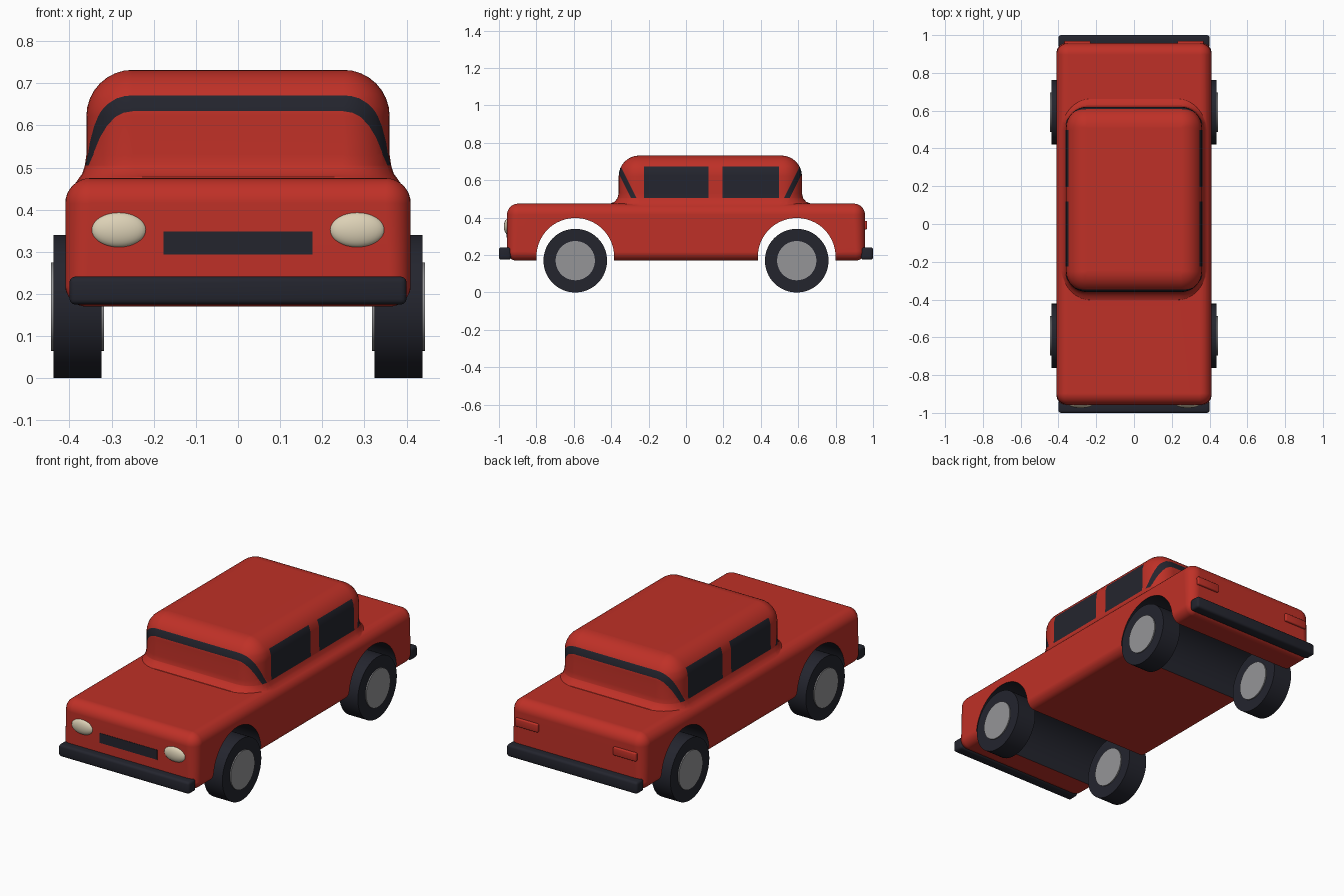
import bpy, bmesh, math
from mathutils import Vector, Matrix

if "Cube" in bpy.data.objects:
    bpy.data.objects.remove(bpy.data.objects["Cube"], do_unlink=True)


def material(name, rgb):
    m = bpy.data.materials.new(name)
    m.use_nodes = True
    m.diffuse_color = (*rgb, 1)
    bsdf = next(n for n in m.node_tree.nodes if n.type == 'BSDF_PRINCIPLED')
    bsdf.inputs["Base Color"].default_value = (*rgb, 1)
    bsdf.inputs["Roughness"].default_value = 0.6
    return m


RED = material("body red", (0.52, 0.03, 0.02))
DARK = material("rubber and glass dark", (0.017, 0.018, 0.027))
GREY = material("hub grey", (0.3, 0.3, 0.31))
CREAM = material("lamp cream", (0.72, 0.64, 0.47))


def make(name, bm, *mats):
    bmesh.ops.recalc_face_normals(bm, faces=bm.faces)
    mesh = bpy.data.meshes.new(name)
    bm.to_mesh(mesh)
    bm.free()
    for m in mats:
        mesh.materials.append(m)
    ob = bpy.data.objects.new(name, mesh)
    bpy.context.collection.objects.link(ob)
    return ob


def smooth(ob, angle=35):
    bpy.ops.object.select_all(action='DESELECT')
    ob.select_set(True)
    bpy.context.view_layer.objects.active = ob
    bpy.ops.object.shade_smooth_by_angle(angle=math.radians(angle))


def box(name, centre, size, mat, bevel=0.0):
    bm = bmesh.new()
    bmesh.ops.create_cube(bm, size=1)
    bmesh.ops.scale(bm, vec=size, verts=bm.verts)
    if bevel:
        bmesh.ops.bevel(bm, geom=bm.edges[:], offset=bevel, segments=3,
                        profile=0.5, affect='EDGES')
    bmesh.ops.translate(bm, vec=centre, verts=bm.verts)
    ob = make(name, bm, mat)
    if bevel:
        smooth(ob)
    return ob


def cylinder(bm, centre, radius, width, segments=64):
    """Cylinder lying along x."""
    turn = Matrix.Translation(centre) @ Matrix.Rotation(math.pi / 2, 4, 'Y')
    return bmesh.ops.create_cone(bm, cap_ends=True, segments=segments, radius1=radius,
                                 radius2=radius, depth=width, matrix=turn)["verts"]


def loft(rings, y_mid=0.0, steps=8):
    """Skin a stack of rounded rectangles: (z, half width, half length, radius)."""
    bm = bmesh.new()
    loops = []
    for z, hx, hy, r in rings:
        loop = []
        for corner, (sx, sy) in enumerate(((1, 1), (-1, 1), (-1, -1), (1, -1))):
            for i in range(steps + 1):
                a = math.pi / 2 * (corner + i / steps)
                loop.append(bm.verts.new((sx * (hx - r) + r * math.cos(a),
                                          y_mid + sy * (hy - r) + r * math.sin(a), z)))
        loops.append(loop)
    for low, high in zip(loops, loops[1:]):
        for i in range(len(low)):
            j = (i + 1) % len(low)
            bm.faces.new((low[i], low[j], high[j], high[i]))
    bm.faces.new(loops[0])
    bm.faces.new(loops[-1])
    return bm


def rounded_edge(z_edge, hx, hy, r, up, steps=8):
    """Rings of a quarter-round edge, running from the wall to the flat."""
    out = []
    for i in range(steps + 1):
        a = math.pi / 2 * i / steps
        inset = r * (1 - math.cos(a))
        out.append((z_edge - up * r * (1 - math.sin(a)), hx - inset, hy - inset,
                    max(r - inset, 0.002)))
    return out


# Lower body: a rounded box
HX, HY = 0.41, 0.957
body = make("body", loft(rounded_edge(0.17, HX, HY, 0.05, -1)[::-1]
                         + rounded_edge(0.475, HX, HY, 0.06, 1)), RED, DARK)

# Cabin: rounded box with a flared skirt that blends into the body
CX, CY, CR, MID = 0.36, 0.49, 0.11, 0.13
skirt = [(0.42, 0.02, 0.04), (0.45, 0.035, 0.055), (0.477, 0.016, 0.042),
         (0.485, 0.01, 0.022), (0.503, 0.004, 0.007), (0.53, 0, 0)]
rings = [(z, CX + ox, CY + oy, CR + oy) for z, ox, oy in skirt]
bm = loft(rings + rounded_edge(0.732, CX, CY, CR, 1), MID)

# Cut the window outlines into the cabin
SILL, HEAD = 0.505, 0.673
side_windows = ((-0.225, 0.12), (0.195, 0.498))
strip = (-0.292, -0.262)
cuts = [((0, 0, z), (0, 0, 1)) for z in (SILL, HEAD)]
cuts += [((0, y, 0), (0, 1, 0)) for span in side_windows for y in span]
for s in strip:
    cuts += [((0, s, 0.5), (0, 1, 0.5)), ((0, 2 * MID - s, 0.5), (0, -1, 0.5))]
for co, no in cuts:
    bmesh.ops.bisect_plane(bm, geom=bm.verts[:] + bm.edges[:] + bm.faces[:], dist=1e-5,
                           plane_co=co, plane_no=Vector(no).normalized())
for f in bm.faces:
    c = f.calc_center_median()
    if not SILL < c.z < HEAD:
        continue
    side = abs(c.x) > 0.32 and any(a < c.y < b for a, b in side_windows)
    screen = any(strip[0] < y + 0.5 * (c.z - 0.5) < strip[1] for y in (c.y, 2 * MID - c.y))
    f.material_index = int(side or screen)
cabin = make("cabin_cutter", bm, RED, DARK)

# Wheel arches: tunnels with a dark lining
WHEEL_Y = 0.592
bm = bmesh.new()
for y in (-WHEEL_Y, WHEEL_Y):
    cylinder(bm, (0, y, 0.19), 0.208, 1.0)
for f in bm.faces:
    f.material_index = 1
arches = make("arch_cutter", bm, RED, DARK)

bpy.context.view_layer.objects.active = body
for tool, operation in ((cabin, 'UNION'), (arches, 'DIFFERENCE')):
    mod = body.modifiers.new(operation, 'BOOLEAN')
    mod.object, mod.operation, mod.solver = tool, operation, 'EXACT'
    bpy.ops.object.modifier_apply(modifier=mod.name)
    bpy.data.objects.remove(tool, do_unlink=True)
smooth(body, 40)
weighted = body.modifiers.new("even_shading", 'WEIGHTED_NORMAL')
weighted.keep_sharp = True

# Wheels with hubs showing on both faces
for side, x in (("left", 0.381), ("right", -0.381)):
    for end, y in (("front", -WHEEL_Y), ("rear", WHEEL_Y)):
        for part, radius, width, mat in (("tyre", 0.17, 0.114, DARK), ("hub", 0.105, 0.126, GREY)):
            bm = bmesh.new()
            cylinder(bm, (x, y, 0.17), radius, width)
            smooth(make(f"{end}_{side}_{part}", bm, mat))

# Bumpers
for end, s in (("front", -1), ("rear", 1)):
    box(f"{end}_bumper", (0, s * 0.968, 0.208), (0.8, 0.064, 0.066), DARK, 0.013)

# Grille plate
box("grille", (0, -0.956, 0.321), (0.354, 0.006, 0.054), DARK)

# Headlights and tail lights
for side, s in (("left", 1), ("right", -1)):
    bm = bmesh.new()
    bmesh.ops.create_uvsphere(bm, u_segments=32, v_segments=20, radius=1)
    bmesh.ops.scale(bm, vec=(0.066, 0.022, 0.042), verts=bm.verts)
    bmesh.ops.translate(bm, vec=(s * 0.283, -0.952, 0.352), verts=bm.verts)
    smooth(make(f"{side}_headlight", bm, CREAM), 60)
    box(f"{side}_tail_light", (s * 0.3, 0.956, 0.36), (0.14, 0.026, 0.046), RED, 0.006)
